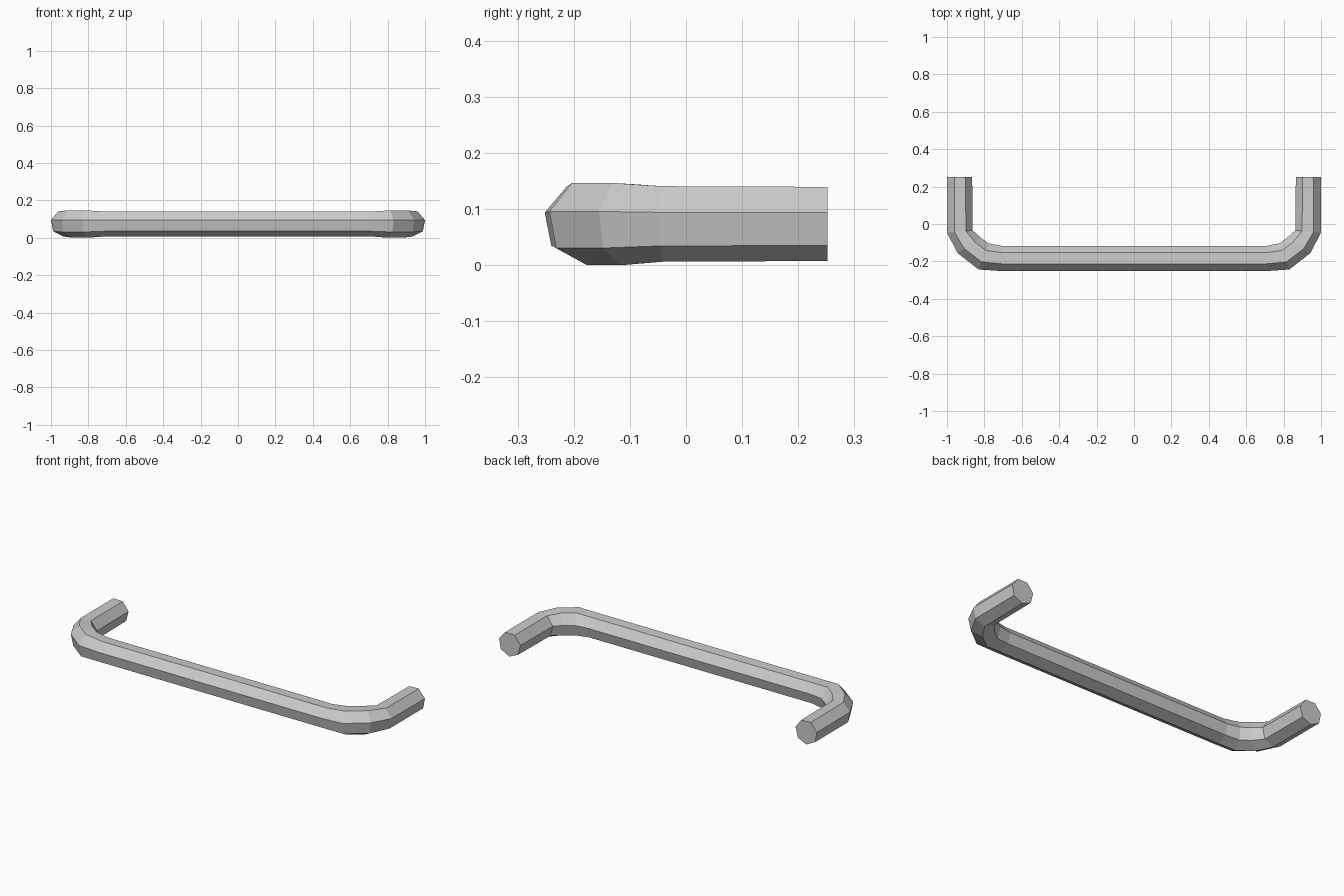
import bpy, bmesh
from math import cos, sin, radians, tau

if "Cube" in bpy.data.objects:
    bpy.data.objects.remove(bpy.data.objects["Cube"])

SIDES, R, ZC = 7, 0.069, 0.0766

# Right half of the path: (x, y, outward normal x, outward normal y, section scale)
half = [
    (0.933, 0.252, 1.0, 0.0, 1.0),
    (0.931, -0.041, 0.995, -0.1, 1.02),
    (0.881, -0.115, 0.84, -0.543, 1.11),
    (0.804, -0.174, 0.36, -0.933, 1.11),
    (0.705, -0.185, 0.0, -1.0, 1.0),
]
path = half + [(-x, y, -nx, ny, s) for x, y, nx, ny, s in reversed(half)]

# Sweep a seven-sided section along the path
bm = bmesh.new()
rings = []
for x, y, nx, ny, s in path:
    ring = []
    for i in range(SIDES):
        a = radians(66) + tau * i / SIDES
        o = R * s * cos(a)
        ring.append(bm.verts.new((x + nx * o, y + ny * o, ZC + R * s * sin(a))))
    rings.append(ring)
for r0, r1 in zip(rings, rings[1:]):
    for i in range(SIDES):
        j = (i + 1) % SIDES
        bm.faces.new((r0[i], r0[j], r1[j], r1[i]))

# Flat ends
bm.faces.new(rings[0])
bm.faces.new(rings[-1])
bmesh.ops.recalc_face_normals(bm, faces=bm.faces[:])

mesh = bpy.data.meshes.new("pull_handle")
bm.to_mesh(mesh)
bm.free()
bpy.context.collection.objects.link(bpy.data.objects.new("pull_handle", mesh))
